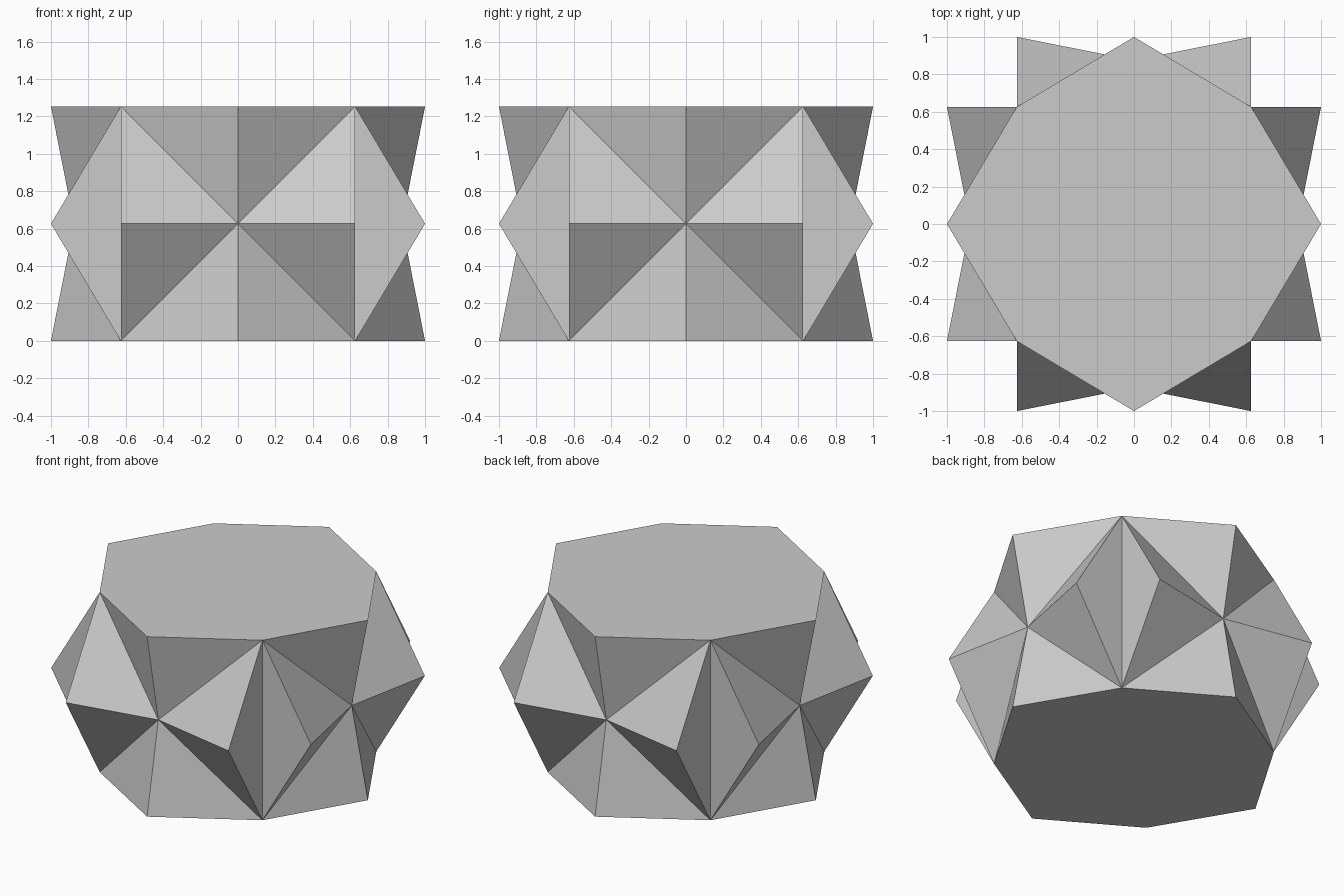
import bpy
import bmesh
from math import pi
from mathutils import Matrix, Vector

if "Cube" in bpy.data.objects:
    bpy.data.objects.remove(bpy.data.objects["Cube"])

H = 0.6265      # half size of the core cube
TIP = 1.0       # reach of the star points
DIMPLE = 0.876  # depth of each side centre

bm = bmesh.new()


def face(points):
    bm.faces.new([bm.verts.new(p) for p in points])


# one side: eight points around a sunken centre
centre = Vector((0, -DIMPLE, H))
ring = [Vector(p) for p in (
    (0, -TIP, 2 * H), (-H, -H, 2 * H), (-H, -TIP, H), (-H, -H, 0),
    (0, -TIP, 0), (H, -H, 0), (H, -TIP, H), (H, -H, 2 * H))]

for k in range(4):
    rot = Matrix.Rotation(k * pi / 2, 3, 'Z')
    r = [rot @ p for p in ring]
    c = rot @ centre
    # sunken fan
    for i in range(8):
        face((c, r[i], r[(i + 1) % 8]))
    # upright wings that meet in the corner crease
    face((r[1], r[3], r[2]))
    face((r[5], r[7], r[6]))

# flat octagons on top and bottom
for z in (0, 2 * H):
    cap = []
    for k in range(4):
        rot = Matrix.Rotation(k * pi / 2, 3, 'Z')
        cap += [rot @ Vector((0, -TIP, z)), rot @ Vector((H, -H, z))]
    face(cap)

bmesh.ops.remove_doubles(bm, verts=bm.verts, dist=0.001)
bmesh.ops.recalc_face_normals(bm, faces=bm.faces)

mesh = bpy.data.meshes.new("faceted_block")
bm.to_mesh(mesh)
bm.free()
obj = bpy.data.objects.new("faceted_block", mesh)
bpy.context.collection.objects.link(obj)
